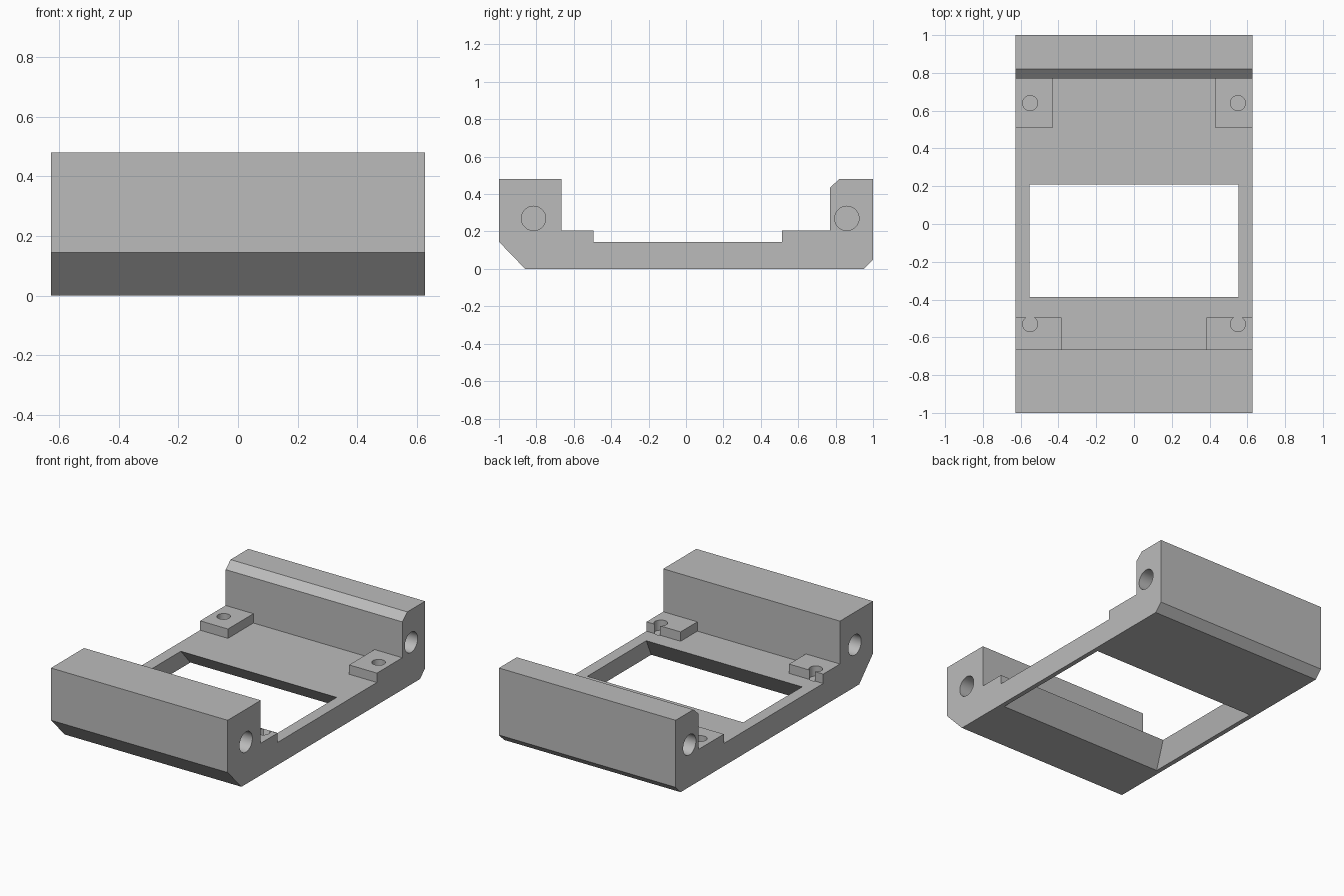
import bpy, bmesh, math
from mathutils import Matrix

if "Cube" in bpy.data.objects:
    bpy.data.objects.remove(bpy.data.objects["Cube"], do_unlink=True)

HALF_W = 0.627     # half width of the frame
FLOOR = 0.145      # top of the thin floor
PAD_TOP = 0.205    # top of the mounting pads

grey = bpy.data.materials.new("plain_grey")
grey.use_nodes = True
colour = (0.5, 0.5, 0.5, 1)
grey.diffuse_color = colour
grey.node_tree.nodes["Principled BSDF"].inputs["Base Color"].default_value = colour


def make_object(name, bm):
    bmesh.ops.recalc_face_normals(bm, faces=bm.faces)
    mesh = bpy.data.meshes.new(name)
    bm.to_mesh(mesh)
    bm.free()
    mesh.materials.append(grey)
    obj = bpy.data.objects.new(name, mesh)
    bpy.context.collection.objects.link(obj)
    return obj


def prism(name, bottom, top):
    """Solid between two matching loops of points."""
    bm = bmesh.new()
    a = [bm.verts.new(p) for p in bottom]
    b = [bm.verts.new(p) for p in top]
    bm.faces.new(a)
    bm.faces.new(b)
    n = len(a)
    for i in range(n):
        j = (i + 1) % n
        bm.faces.new((a[i], a[j], b[j], b[i]))
    return make_object(name, bm)


def rect(x0, x1, y0, y1, z):
    return [(x0, y0, z), (x1, y0, z), (x1, y1, z), (x0, y1, z)]


def cylinder(name, centre, radius, depth, axis="Z"):
    bm = bmesh.new()
    matrix = Matrix.Translation(centre)
    if axis == "X":
        matrix = matrix @ Matrix.Rotation(math.pi / 2, 4, "Y")
    bmesh.ops.create_cone(bm, cap_ends=True, segments=48, radius1=radius,
                          radius2=radius, depth=depth, matrix=matrix)
    return make_object(name, bm)


def combine(target, tool, operation):
    """Apply a boolean and discard the tool."""
    tool.hide_render = True
    mod = target.modifiers.new(operation.lower(), "BOOLEAN")
    mod.operation = operation
    mod.solver = "EXACT"
    mod.object = tool
    bpy.context.view_layer.objects.active = target
    bpy.ops.object.modifier_apply(modifier=mod.name)
    bpy.data.objects.remove(tool, do_unlink=True)


# Frame: side profile (y, z) with the two raised end blocks, swept across x
profile = [(-0.86, 0), (0.95, 0), (1, 0.05), (1, 0.48), (0.82, 0.48),
           (0.77, 0.435), (0.77, FLOOR), (-0.665, FLOOR), (-0.665, 0.48),
           (-1, 0.48), (-1, FLOOR)]
frame = prism("mounting_frame", [(-HALF_W, y, z) for y, z in profile],
              [(HALF_W, y, z) for y, z in profile])

# Window that flares out towards the underside
window = prism("window_cutter", rect(-0.597, 0.597, -0.5, 0.37, 0),
               rect(-0.553, 0.553, -0.387, 0.21, FLOOR))
# Extend both ends of the cutter along its slopes so that it passes through
for i in range(4):
    low, high = window.data.vertices[i], window.data.vertices[i + 4]
    step = (high.co - low.co) * 0.1
    low.co -= step
    high.co += step
combine(frame, window, "DIFFERENCE")

# Corner pads: inner x, y range and hole y for the front and back pair
for inner, y0, y1, hole_y in ((0.385, -0.7, -0.495, -0.53),
                              (0.43, 0.512, 0.8, 0.64)):
    for side in (-1, 1):
        x0, x1 = sorted((side * inner, side * HALF_W))
        pad = prism("pad", rect(x0, x1, y0, y1, FLOOR - 0.02),
                    rect(x0, x1, y0, y1, PAD_TOP))
        combine(frame, pad, "UNION")
        hole = cylinder("screw_hole", (side * 0.55, hole_y, 0.19), 0.04, 0.1)
        combine(frame, hole, "DIFFERENCE")

# Blind round holes in the ends of both blocks
for side in (-1, 1):
    for y in (-0.815, 0.86):
        hole = cylinder("side_hole", (side * HALF_W, y, 0.27), 0.065, 0.7, "X")
        combine(frame, hole, "DIFFERENCE")

# Smooth hole walls, sharp edges elsewhere
bpy.ops.object.select_all(action="DESELECT")
frame.select_set(True)
bpy.context.view_layer.objects.active = frame
bpy.ops.object.shade_smooth_by_angle(angle=math.radians(30))
